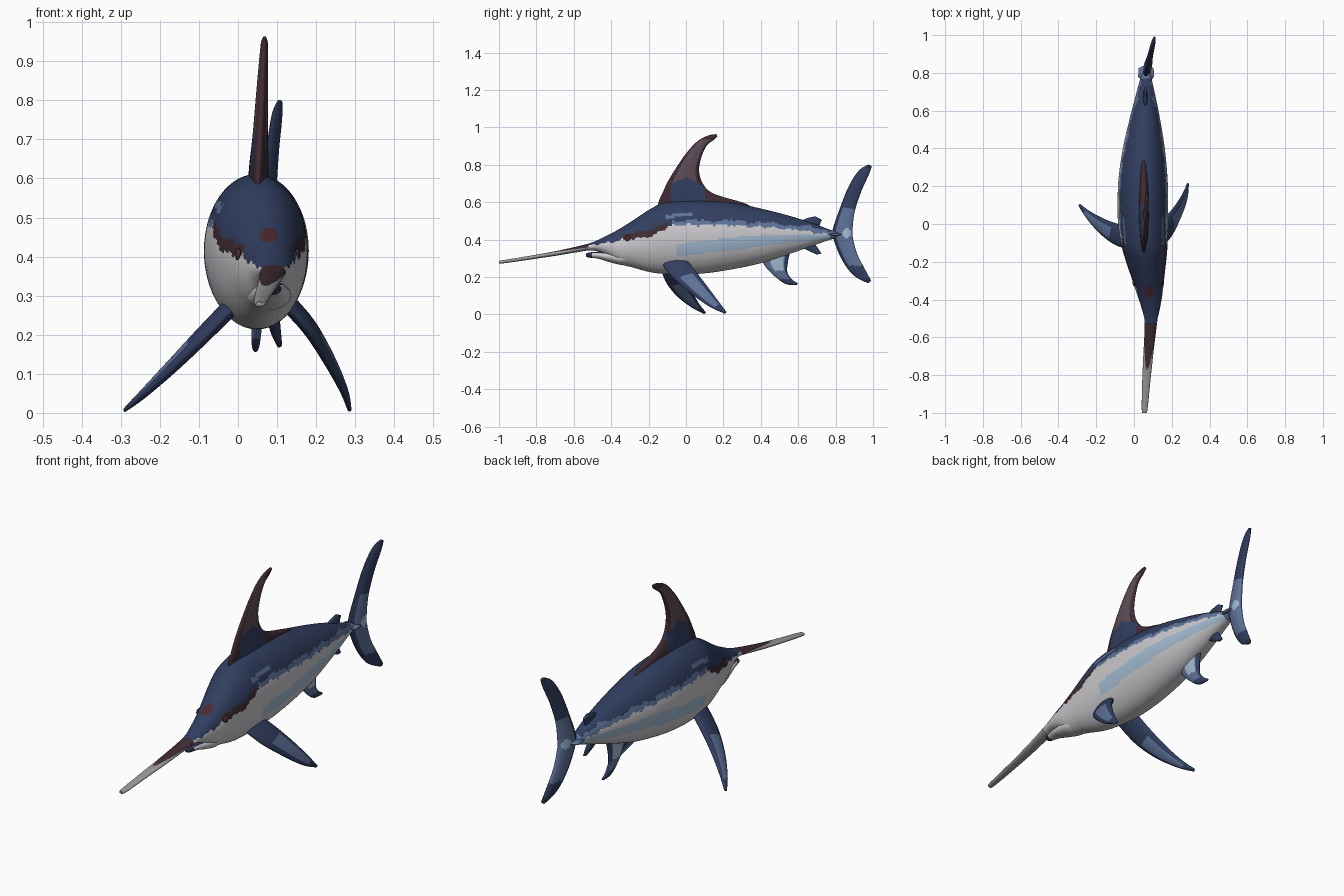
import bpy, bmesh, math
from mathutils import Vector

cube = bpy.data.objects.get("Cube")
if cube:
    bpy.data.objects.remove(cube, do_unlink=True)


def srgb(hex_code):
    vals = [int(hex_code[i:i + 2], 16) / 255 for i in (0, 2, 4)]
    return [v / 12.92 if v <= 0.04045 else ((v + 0.055) / 1.055) ** 2.4 for v in vals] + [1]


PALETTE = {
    "navy": "313E60", "pale belly": "CAC8CC", "light blue": "A3BBD2", "slate blue": "5E7299",
    "maroon": "3F2B33", "mauve": "5E4C58", "bill grey": "9C9A9E", "dark navy": "262F48",
    "eye red": "4A2A2E",
}
MATS = {}
for label, code in PALETTE.items():
    m = bpy.data.materials.new(label)
    m.use_nodes = True
    m.diffuse_color = srgb(code)
    m.node_tree.nodes["Principled BSDF"].inputs["Base Color"].default_value = srgb(code)
    m.node_tree.nodes["Principled BSDF"].inputs["Roughness"].default_value = 0.6
    MATS[label] = m


def spline(rows, steps):
    """Smooth Catmull-Rom interpolation between rows of numbers."""
    out = []
    for i in range(len(rows) - 1):
        p = [rows[max(i - 1, 0)], rows[i], rows[i + 1], rows[min(i + 2, len(rows) - 1)]]
        for s in range(steps):
            t = s / steps
            out.append([b + t * (c - a) / 2 + t * t * (a - 2.5 * b + 2 * c - d / 2)
                        + t ** 3 * (1.5 * (b - c) + (d - a) / 2) for a, b, c, d in zip(*p)])
    return out + [list(rows[-1])]


def lerp_line(points, y):
    for (a, u), (b, v) in zip(points, points[1:]):
        if y <= b:
            return u + (v - u) * max(0, (y - a) / (b - a))
    return points[-1][1]


def loft(name, rings, rule):
    """Skin closed rings; rule(span, chord, centre) names the colour of each face."""
    bm = bmesh.new()
    n = len(rings[0])
    loops = [[bm.verts.new(p) for p in ring] for ring in rings]
    names = list(MATS)

    def add(verts, span, chord):
        f = bm.faces.new(verts)
        f.smooth = True
        f.material_index = names.index(rule(span, chord, f.calc_center_median()))

    for i in range(len(loops) - 1):
        for k in range(n):
            j = (k + 1) % n
            chord = (1 - math.cos((k + 0.5) * math.tau / n)) / 2
            add((loops[i][k], loops[i][j], loops[i + 1][j], loops[i + 1][k]),
                (i + 0.5) / (len(loops) - 1), chord)
    add(loops[0][::-1], 0, 0.5)
    add(loops[-1], 1, 0.5)
    bmesh.ops.recalc_face_normals(bm, faces=bm.faces)
    mesh = bpy.data.meshes.new(name)
    bm.to_mesh(mesh)
    bm.free()
    for m in MATS.values():
        mesh.materials.append(m)
    ob = bpy.data.objects.new(name, mesh)
    bpy.context.collection.objects.link(ob)
    return ob


def tube(name, stations, rule, steps=10, sides=112):
    """Elliptical loft from (y, centre x, half width, bottom z, top z)."""
    rings = []
    for y, cx, w, lo, hi in spline(stations, steps):
        rings.append([(cx + w * math.cos(a), y, (lo + hi) / 2 + (hi - lo) / 2 * math.sin(a))
                      for a in (math.tau * k / sides for k in range(sides))])
    return loft(name, rings, rule)


def fin(name, rows, rule, steps=8, sides=40):
    """Lens-section fin from (leading xyz, trailing xyz, half thickness)."""
    secs = spline(rows, steps)
    mids = [(Vector(s[:3]) + Vector(s[3:6])) / 2 for s in secs]
    rings = []
    for i, s in enumerate(secs):
        lead, trail = Vector(s[:3]), Vector(s[3:6])
        span = mids[min(i + 1, len(mids) - 1)] - mids[max(i - 1, 0)]
        side = (trail - lead).cross(span).normalized() * s[6]
        rings.append([lead.lerp(trail, (1 - math.cos(a)) / 2) + side * math.sin(a)
                      for a in (math.tau * k / sides for k in range(sides))])
    return loft(name, rings, rule)


def flat_fin(name, rows, rule, x_at, **kw):
    """Upright fin from (leading y, z, trailing y, z, half thickness)."""
    return fin(name, [(x_at(a, b), a, b, x_at(c, d), c, d, t) for a, b, c, d, t in rows], rule, **kw)


# Body, head and bill in one skin
BODY = [
    (-1, .055, .006, .274, .284), (-.985, .056, .015, .272, .289), (-.85, .064, .021, .291, .311),
    (-.7, .075, .026, .313, .338), (-.58, .085, .03, .333, .364), (-.5, .09, .036, .342, .386),
    (-.43, .088, .053, .318, .418), (-.36, .082, .07, .272, .455), (-.28, .073, .088, .25, .505),
    (-.2, .064, .106, .228, .558), (-.12, .056, .121, .217, .596), (0, .048, .132, .214, .609),
    (.12, .047, .134, .222, .61), (.25, .048, .129, .242, .598), (.4, .052, .111, .274, .566),
    (.55, .057, .082, .322, .528), (.68, .061, .052, .368, .487), (.78, .064, .028, .402, .45),
    (.85, .075, .014, .418, .44),
]
BACK_LINE = [(-.55, .365), (-.4, .385), (-.3, .415), (-.18, .43), (-.1, .475), (0, .48),
             (.2, .478), (.4, .468), (.6, .452), (.8, .42)]
STRIPE = [(-.05, .345), (.1, .36), (.4, .395), (.76, .415)]


def body_rule(span, chord, c):
    y, z = c.y, c.z
    if y < -.52:
        return "maroon" if z > .333 + (y + .6) * .135 + .015 else "bill grey"
    if y > .77:
        return "slate blue"
    if math.hypot((c.x - .08) / .024, (y + .36) / .032) < 1 and z > .42:
        return "eye red"
    edge = lerp_line(BACK_LINE, y) + .004 * math.sin(y * 70) + .003 * math.sin(y * 163)
    rise = z - edge
    if -.34 < y < -.1 and -.012 < rise < .022:
        return "maroon"
    if rise > 0:
        if y > -.08 and rise < .024 + .006 * math.sin(y * 31):
            return "slate blue"
        if -.11 < y < .03 and abs(z - .533 - y * .1) < .009:
            return "slate blue"
        return "navy"
    if y > -.05 and abs(z - lerp_line(STRIPE, y)) < .034 - max(0, y - .3) * .045:
        return "light blue"
    return "pale belly"


tube("body_and_bill", BODY, body_rule)

# Lower jaw
JAW = [(-.535, .088, .008, .312, .324), (-.52, .088, .018, .304, .331), (-.47, .088, .031, .298, .335),
       (-.41, .086, .045, .28, .336), (-.34, .08, .055, .264, .335), (-.27, .072, .05, .27, .33)]
tube("lower_jaw", JAW, lambda s, k, c: "dark navy" if c.y < -.505 or (c.y < -.42 and c.z > .328)
     else "pale belly", sides=48)

# Eyes
for label, side in (("left_eye", 1), ("right_eye", -1)):
    bpy.ops.mesh.primitive_uv_sphere_add(segments=24, ring_count=12, radius=.019,
                                         location=(.076 + side * .074, -.31, .405))
    eye = bpy.context.object
    eye.name = label
    eye.scale = (.5, 1, .85)
    eye.data.materials.append(MATS["eye red"])
    bpy.ops.object.shade_smooth_by_angle()


# Dorsal fin
def dorsal_rule(span, chord, c):
    if chord < .13 or c.z > .935:
        return "maroon"
    if c.z < .735 - abs(c.y) * .5 and c.y < .1:
        return "navy"
    return "maroon" if c.z < .66 or chord > .88 else "mauve"


flat_fin("dorsal_fin", [
    (-.15, .55, .37, .55, .026), (-.147, .6, .32, .592, .026), (-.125, .65, .15, .645, .024),
    (-.1, .705, .09, .7, .02), (-.055, .78, .07, .77, .017), (0, .86, .082, .84, .014),
    (.06, .925, .11, .902, .011), (.12, .957, .147, .932, .009), (.162, .964, .168, .952, .005),
], dorsal_rule, lambda y, z: .052 + (z - .6) * .045)


# Crescent tail fin, swung slightly to one side
def tail_rule(span, chord, c):
    if math.hypot(c.y - .86, c.z - .435) < .025:
        return "light blue"
    if -.17 < c.z - .43 < .14 and chord > .22:
        return "slate blue"
    return "dark navy" if chord < .1 or span < .06 or span > .95 else "navy"


flat_fin("tail_fin", [
    (.975, .801, .993, .792, .006), (.925, .77, .978, .748, .012), (.87, .685, .938, .66, .014),
    (.82, .56, .902, .55, .017), (.785, .455, .89, .45, .021), (.79, .4, .892, .41, .021),
    (.832, .295, .915, .325, .016), (.895, .21, .955, .245, .012), (.972, .167, .99, .18, .006),
], tail_rule, lambda y, z: .065 + (y - .8) * .23)


# Anal fin
def anal_rule(span, chord, c):
    if c.z < .19 or chord > .85:
        return "navy"
    return "light blue" if .25 < chord < .8 and c.z > .235 else "slate blue"


flat_fin("anal_fin", [(.4, .31, .56, .35, .016), (.425, .255, .545, .28, .015),
                      (.485, .195, .542, .225, .013), (.535, .162, .567, .187, .01),
                      (.59, .156, .6, .165, .005)],
         anal_rule, lambda y, z: .053 - (.33 - z) * .05)

# Small finlets near the tail
navy_rule = lambda s, k, c: "navy"
flat_fin("rear_dorsal_finlet", [(.6, .48, .71, .46, .012), (.635, .51, .72, .492, .011),
                                (.69, .525, .728, .505, .006)], navy_rule, lambda y, z: .06)
flat_fin("rear_anal_finlet", [(.6, .37, .68, .39, .012), (.645, .345, .705, .355, .011),
                              (.7, .32, .725, .325, .006)], navy_rule, lambda y, z: .06)

# Keels beside the tail root
for label, side in (("left_keel", 1), ("right_keel", -1)):
    fin(label, [(.064 + side * .01, .74, .428, .064 + side * .01, .84, .428, .01),
                (.064 + side * .042, .78, .428, .064 + side * .04, .825, .428, .005)],
        lambda s, k, c: "slate blue")


# Pectoral fins, each in its own swimming pose
def pectoral_rule(span, chord, c):
    return "slate blue" if .22 < chord < .8 and .3 < span < .82 else "navy"


fin("left_pectoral_fin", [
    (.11, -.14, .29, .11, -.01, .31, .022), (.185, -.08, .205, .175, .045, .24, .02),
    (.238, .02, .118, .228, .11, .155, .016), (.276, .12, .045, .264, .17, .075, .011),
    (.288, .207, .004, .283, .217, .012, .005)], pectoral_rule)
fin("right_pectoral_fin", [
    (-.01, -.14, .27, -.005, -.02, .295, .022), (-.1, -.11, .178, -.085, 0, .215, .02),
    (-.18, -.05, .1, -.165, .03, .132, .016), (-.25, .03, .038, -.235, .068, .06, .011),
    (-.292, .095, .004, -.286, .106, .012, .005)], pectoral_rule)
